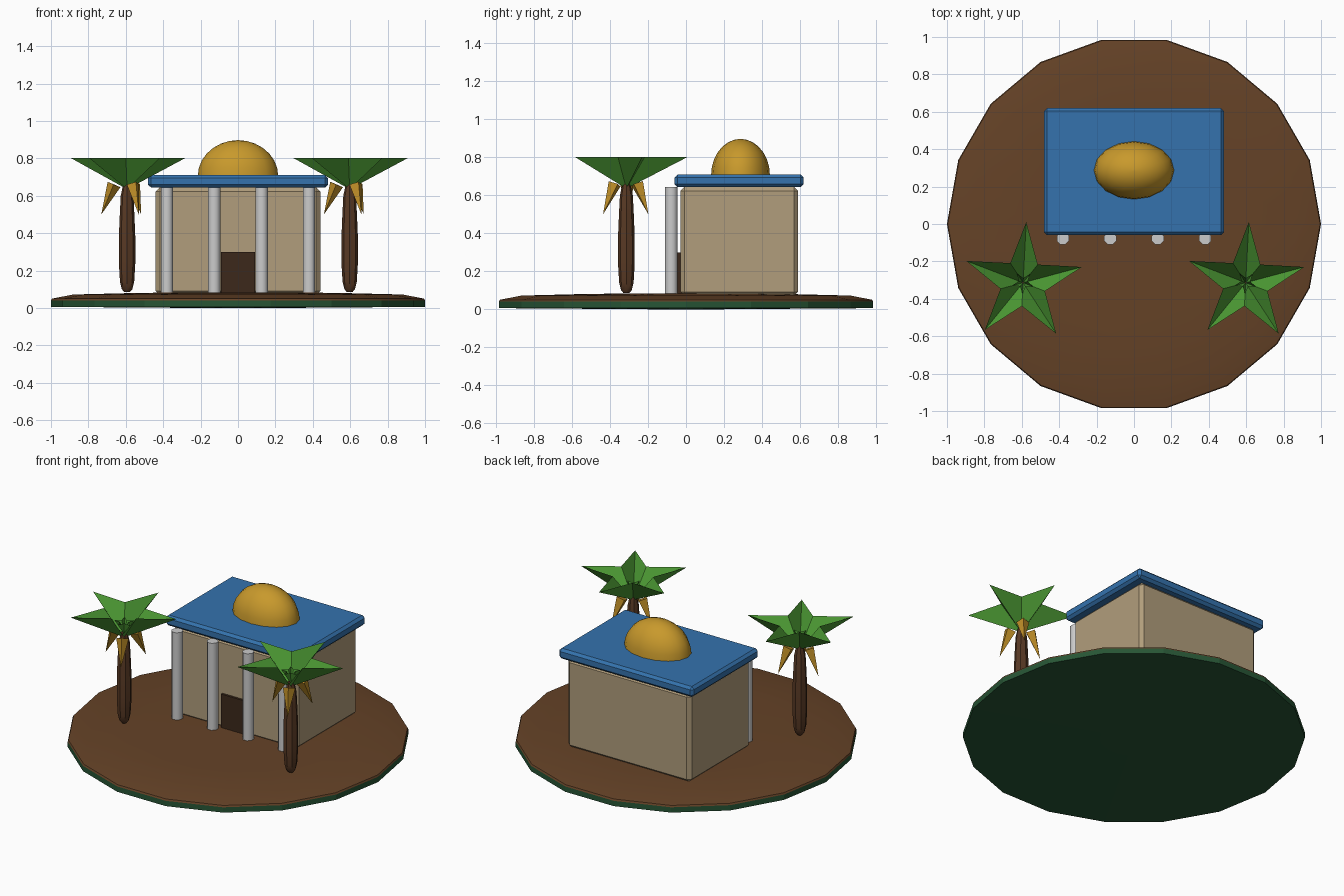
import bpy, bmesh
from math import sin, cos, pi, radians
from mathutils import Vector

if "Cube" in bpy.data.objects:
    bpy.data.objects.remove(bpy.data.objects["Cube"])


def material(name, rgb):
    m = bpy.data.materials.new(name)
    m.diffuse_color = (*rgb, 1)
    m.use_nodes = True
    m.node_tree.nodes["Principled BSDF"].inputs["Base Color"].default_value = m.diffuse_color
    return m


SOIL = material("soil", (.13, .055, .02))
GRASS = material("grass", (.02, .09, .035))
STONE = material("sandstone", (.44, .34, .2))
BLUE = material("blue_roof", (.035, .17, .42))
GOLD = material("gold", (.58, .32, .025))
DARK = material("dark_wood", (.045, .022, .011))
BARK = material("bark", (.1, .042, .018))
LEAF = material("leaf", (.075, .33, .035))
HUSK = material("dry_leaf", (.5, .26, .02))


def finish(name, bm, mat=None, smooth=None):
    bmesh.ops.recalc_face_normals(bm, faces=bm.faces)
    me = bpy.data.meshes.new(name)
    bm.to_mesh(me)
    bm.free()
    ob = bpy.data.objects.new(name, me)
    bpy.context.collection.objects.link(ob)
    if mat:
        me.materials.append(mat)
    if smooth:
        bpy.ops.object.select_all(action='DESELECT')
        bpy.context.view_layer.objects.active = ob
        ob.select_set(True)
        bpy.ops.object.shade_smooth_by_angle(angle=radians(smooth))
    return ob


def lathe(name, profile, sides, at=(0, 0), mat=None, smooth=None, sy=1.0, turn=0.0):
    """Stack rings of (radius, z); both ends are capped."""
    bm = bmesh.new()
    rings = []
    for r, z in profile:
        rings.append([bm.verts.new((at[0] + r * cos(turn + 2 * pi * i / sides),
                                    at[1] + sy * r * sin(turn + 2 * pi * i / sides), z))
                      for i in range(sides)])
    for a, b in zip(rings, rings[1:]):
        for i in range(sides):
            j = (i + 1) % sides
            bm.faces.new((a[i], a[j], b[j], b[i]))
    bm.faces.new(rings[0])
    bm.faces.new(rings[-1])
    return finish(name, bm, mat, smooth)


def box(name, x, y, z, mat, bevel=0):
    bm = bmesh.new()
    bmesh.ops.create_cube(bm, size=1)
    for v in bm.verts:
        v.co = [(a + b) / 2 + c * (b - a) for (a, b), c in zip((x, y, z), v.co)]
    if bevel:
        bmesh.ops.bevel(bm, geom=bm.edges[:], offset=bevel, segments=1, affect='EDGES')
    return finish(name, bm, mat)


# Island: green rim with a low earth mound
lathe("island_base", [(.2, 0), (1, .006), (1, .04)], 18, mat=GRASS)
lathe("earth_mound", [(1, .04), (.995, .05), (.88, .072), (.6, .079), (.3, .084)],
      18, mat=SOIL, smooth=30)

# Building
box("walls", (-.44, .44), (-.03, .59), (.07, .645), STONE, .022)
box("roof_slab", (-.48, .48), (-.06, .62), (.643, .71), BLUE, .016)
box("door", (-.09, .09), (-.045, 0), (.07, .3), DARK)
lathe("dome", [(.215 * cos(a), .705 + .192 * sin(a))
               for a in (radians(d) for d in (0, 13, 26, 39, 52, 65, 77, 88))],
      16, (0, .287), GOLD, 40, sy=.155 / .215)
for i, x in enumerate((-.38, -.127, .127, .38)):
    lathe(f"column_{i + 1}", [(.035, .07), (.035, .645)], 8, (x, -.077), smooth=50, turn=pi / 8)


def star_crown(name, cx, cy, z0, z1, outer, inner, turn):
    """Open star-shaped funnel: five gutter-like fronds."""
    bm = bmesh.new()
    apex = bm.verts.new((cx, cy, z0))
    rim = []
    for i in range(10):
        r, a = (inner if i % 2 else outer), turn + i * pi / 5
        rim.append(bm.verts.new((cx + r * cos(a), cy + r * sin(a), z1)))
    for i in range(10):
        bm.faces.new((apex, rim[i], rim[(i + 1) % 10]))
    return finish(name, bm, LEAF)


def spike(name, base, tip, r):
    """Four-sided pyramid from base to tip."""
    base, tip = Vector(base), Vector(tip)
    q = (tip - base).to_track_quat('Z', 'Y')
    bm = bmesh.new()
    ring = [bm.verts.new(base + q @ Vector((r * cos(k * pi / 2), r * sin(k * pi / 2), 0)))
            for k in range(4)]
    top = bm.verts.new(tip)
    for k in range(4):
        bm.faces.new((ring[k], ring[(k + 1) % 4], top))
    bm.faces.new(ring)
    return finish(name, bm, HUSK)


# Two identical palms
for side, px in (("left", -.593), ("right", .597)):
    py = -.314
    lathe(f"{side}_palm_trunk", [(.015, .085), (.028, .1), (.038, .14), (.044, .24), (.044, .38),
                                 (.039, .5), (.034, .6), (.02, .665)], 8, (px, py), BARK, 35)
    star_crown(f"{side}_palm_fronds", px, py, .635, .803, .325, .125, radians(87))
    star_crown(f"{side}_palm_bud", px, py, .655, .735, .06, .025, radians(51))
    for k, deg in enumerate((57, 177, 297)):
        c, s = cos(radians(deg)), sin(radians(deg))
        spike(f"{side}_palm_dry_leaf_{k + 1}", (px + .07 * c, py + .07 * s, .66),
              (px + .138 * c, py + .138 * s, .5), .037)
